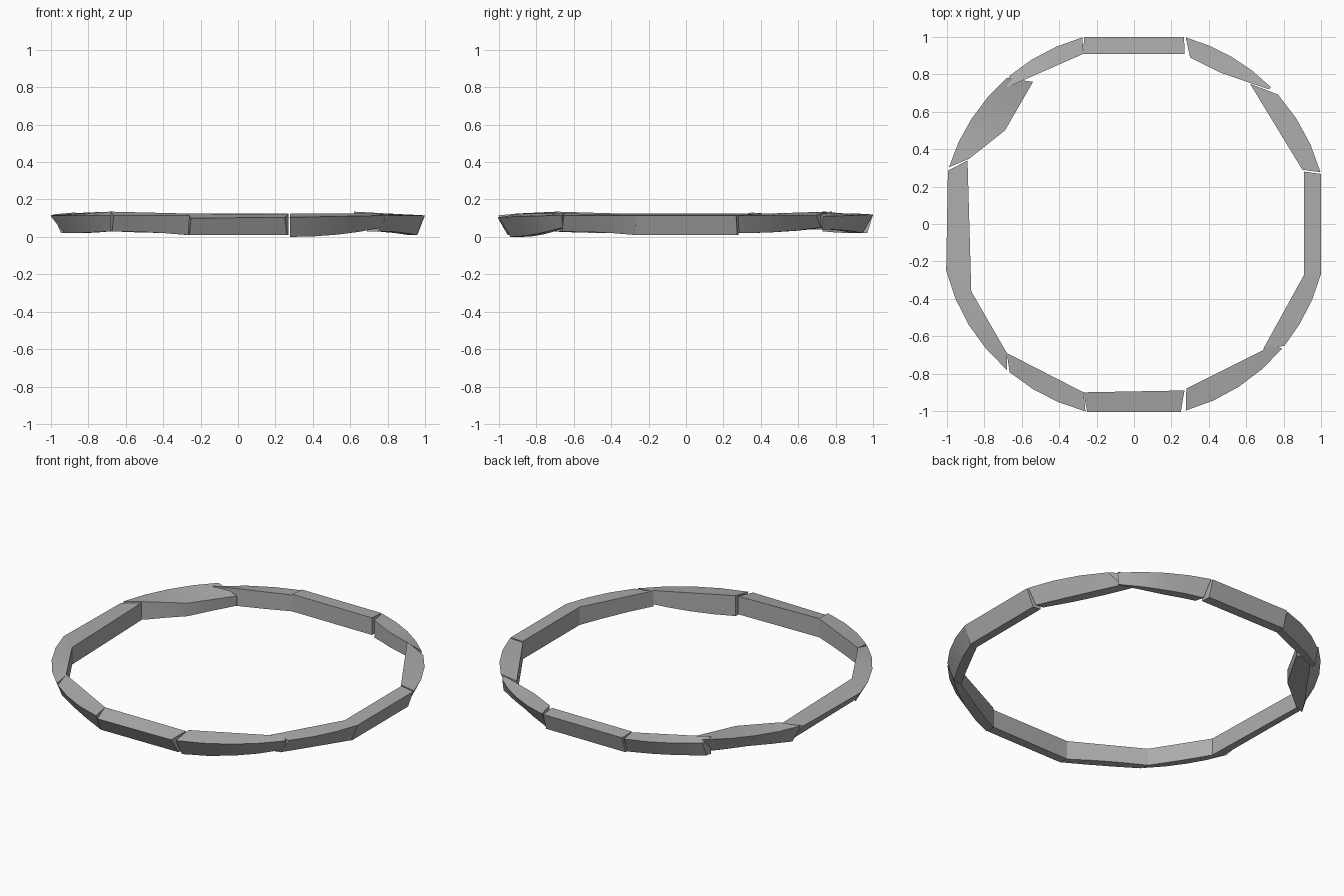
import bpy
import bmesh
from math import cos, sin, radians
from mathutils import Vector

default_cube = bpy.data.objects.get("Cube")
if default_cube:
    bpy.data.objects.remove(default_cube, do_unlink=True)

stone_grey = bpy.data.materials.new("stone_grey")
stone_grey.use_nodes = True
GREY = (0.42, 0.42, 0.42, 1)
stone_grey.diffuse_color = GREY
stone_grey.node_tree.nodes["Principled BSDF"].inputs["Base Color"].default_value = GREY

RIM = 1.035


def along(points, t):
    """Point at fraction t of a two or three point line."""
    if len(points) == 2:
        return points[0].lerp(points[1], t)
    if t < 0.5:
        return points[0].lerp(points[1], t * 2)
    return points[1].lerp(points[2], t * 2 - 1)


def stone(name, start, end, steps, inner, undercut=0.5, bottom=(0.01, 0.01),
          outer_top=(0.115, 0.115), inner_top=(0.125, 0.125)):
    """Loft one ring stone through four-cornered sections, counterclockwise."""
    inner = [Vector(p) for p in inner]
    bm = bmesh.new()
    sections = []
    for i in range(steps + 1):
        t = i / steps
        angle = radians(start + (end - start) * t)
        out = Vector((cos(angle), sin(angle))) * RIM
        inn = along(inner, t)
        foot = out.lerp(inn, undercut)
        low = bottom[0] + (bottom[1] - bottom[0]) * t * t
        top_out = outer_top[0] + (outer_top[1] - outer_top[0]) * t
        top_in = inner_top[0] + (inner_top[1] - inner_top[0]) * t
        corners = ((out, top_out), (inn, top_in), (inn, low), (foot, low))
        sections.append([bm.verts.new((p.x, p.y, z)) for p, z in corners])
    for a, b in zip(sections, sections[1:]):
        for k in range(4):
            n = (k + 1) % 4
            bm.faces.new((a[k], a[n], b[n], b[k]))
    bm.faces.new(sections[0])
    bm.faces.new(sections[-1][::-1])
    bmesh.ops.recalc_face_normals(bm, faces=bm.faces)
    mesh = bpy.data.meshes.new(name)
    bm.to_mesh(mesh)
    bm.free()
    mesh.materials.append(stone_grey)
    obj = bpy.data.objects.new(name, mesh)
    bpy.context.collection.objects.link(obj)
    bpy.ops.object.select_all(action="DESELECT")
    obj.select_set(True)
    bpy.context.view_layer.objects.active = obj
    bpy.ops.object.shade_smooth_by_angle(angle=radians(25))
    return obj


# Straight stones on the four sides
stone("left_stone", -15, 15, 1, [(0.91, -0.27), (0.91, 0.28)],
      undercut=0.45, inner_top=(0.12, 0.12))
stone("back_stone", 75, 105, 1, [(0.27, 0.91), (-0.27, 0.91)],
      undercut=0.35, bottom=(0.02, 0.02), outer_top=(0.12, 0.12))
stone("right_stone", 164, 194, 1, [(-0.89, 0.34), (-0.87, -0.36)],
      undercut=0.65, bottom=(0.02, 0.02))
stone("front_stone", 256, 284, 1, [(-0.27, -0.9), (0.27, -0.89)],
      outer_top=(0.1, 0.105), inner_top=(0.125, 0.12))

# Back left corner pair, tips overlapping
stone("back_left_stone_low", 15.5, 42, 3, [(0.9, 0.29), (0.62, 0.75)],
      bottom=(0.02, 0.05), inner_top=(0.12, 0.135))
stone("back_left_stone_high", 45, 74.5, 4,
      [(0.72, 0.72), (0.46, 0.81), (0.3, 0.89)],
      bottom=(0.04, 0.02), outer_top=(0.11, 0.12))

# Back right corner pair, with a wide sloping inner lip
stone("back_right_stone_high", 105.5, 130, 3, [(-0.27, 0.91), (-0.68, 0.73)],
      bottom=(0.02, 0.03), inner_top=(0.12, 0.135))
stone("back_right_stone_wide", 131, 163, 4,
      [(-0.54, 0.76), (-0.69, 0.5), (-0.88, 0.35)],
      undercut=0.4, bottom=(0.04, 0.02), outer_top=(0.135, 0.12),
      inner_top=(0.1, 0.13))

# Front right corner pair
stone("front_right_stone_high", 194, 229, 4, [(-0.87, -0.36), (-0.68, -0.69)],
      undercut=0.55, bottom=(0.02, 0.03), inner_top=(0.125, 0.135))
stone("front_right_stone_low", 230, 255.5, 3, [(-0.68, -0.69), (-0.27, -0.9)],
      bottom=(0.03, 0.01), inner_top=(0.135, 0.125))

# Front left corner pair, the first rising to a thin tip
stone("front_left_stone_low", 285.5, 320, 4, [(0.28, -0.88), (0.74, -0.65)],
      bottom=(0, 0.05), outer_top=(0.105, 0.115))
stone("front_left_stone_high", 321, 345, 3, [(0.69, -0.67), (0.91, -0.27)],
      bottom=(0.03, 0.01), inner_top=(0.125, 0.12))
